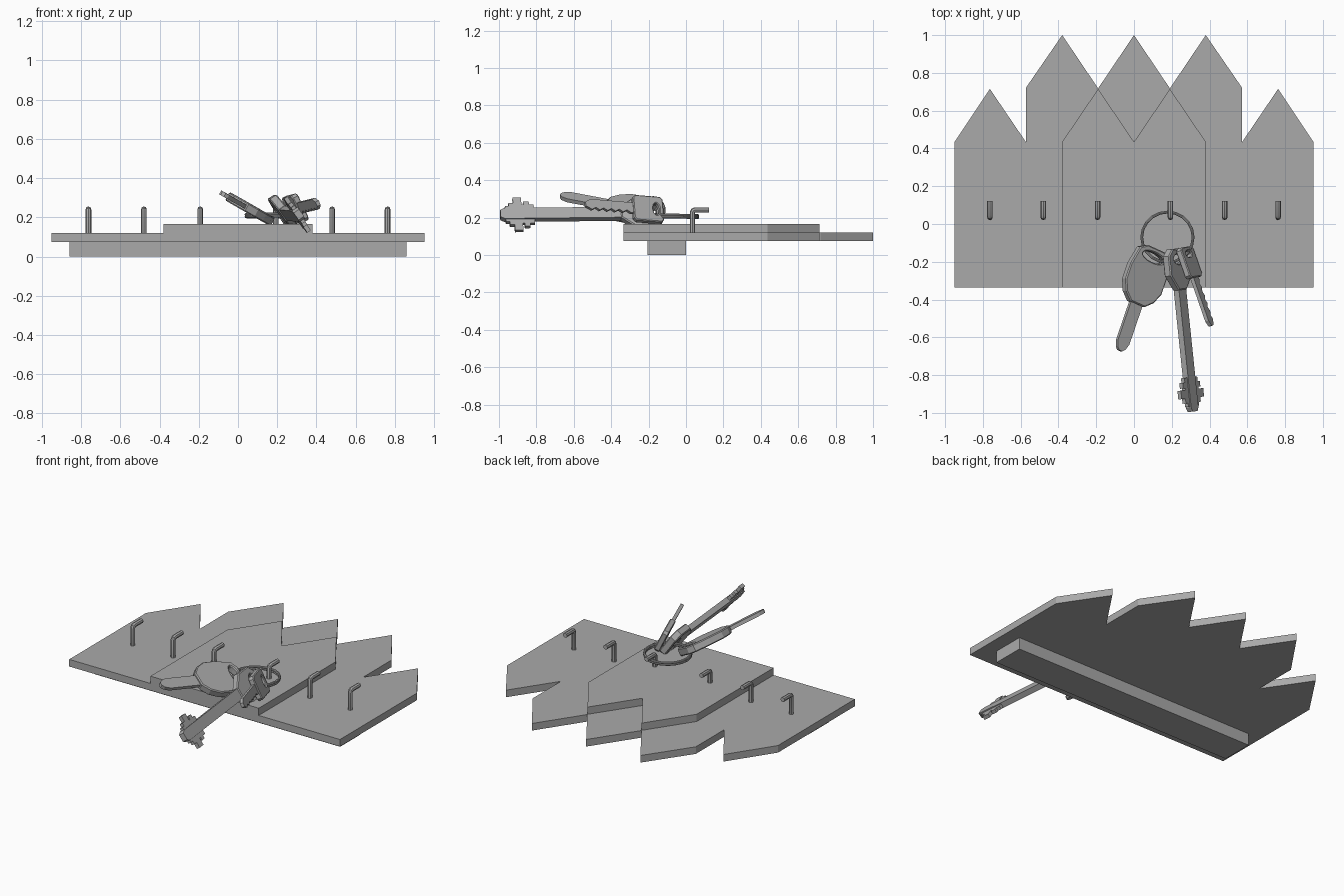
import bpy, math
from mathutils import Vector, Matrix

if "Cube" in bpy.data.objects:
    bpy.data.objects.remove(bpy.data.objects["Cube"])

grey = bpy.data.materials.new("grey")
grey.diffuse_color = (0.4, 0.4, 0.4, 1)
grey.use_nodes = True
grey.node_tree.nodes["Principled BSDF"].inputs["Base Color"].default_value = grey.diffuse_color


def finish(curve, name, matrix=Matrix(), smooth=False):
    """Turn a curve into a mesh object."""
    tmp = bpy.data.objects.new("tmp", curve)
    bpy.context.collection.objects.link(tmp)
    bpy.context.view_layer.update()
    mesh = bpy.data.meshes.new_from_object(tmp.evaluated_get(bpy.context.evaluated_depsgraph_get()))
    bpy.data.objects.remove(tmp)
    mesh.materials.clear()
    mesh.materials.append(grey)
    obj = bpy.data.objects.new(name, mesh)
    bpy.context.collection.objects.link(obj)
    obj.matrix_world = matrix
    bpy.ops.object.select_all(action='DESELECT')
    obj.select_set(True)
    bpy.context.view_layer.objects.active = obj
    if smooth:
        bpy.ops.object.shade_smooth_by_angle(angle=math.radians(35))
    else:
        bpy.ops.object.shade_flat()
    return obj


def add_spline(curve, pts, closed):
    s = curve.splines.new('POLY')
    s.points.add(len(pts) - 1)
    for p, c in zip(s.points, pts):
        p.co = (*c, 1) if len(c) == 3 else (*c, 0, 1)
    s.use_cyclic_u = closed


def plate(name, outlines, thick, matrix=Matrix(), bevel=0.0):
    """Flat plate centred on its plane; later outlines are holes."""
    c = bpy.data.curves.new(name, 'CURVE')
    c.dimensions, c.fill_mode = '2D', 'BOTH'
    c.extrude = thick / 2 - bevel
    c.bevel_depth, c.bevel_resolution, c.offset = bevel, 0, -bevel
    for o in outlines:
        add_spline(c, o, True)
    return finish(c, name, matrix)


def tube(name, pts, radius, closed=False):
    c = bpy.data.curves.new(name, 'CURVE')
    c.dimensions = '3D'
    c.bevel_depth, c.bevel_resolution, c.use_fill_caps = radius, 2, True
    add_spline(c, pts, closed)
    return finish(c, name, smooth=True)


def ellipse(cx, cy, rx, ry, n=16):
    return [(cx + rx * math.cos(2 * math.pi * i / n), cy + ry * math.sin(2 * math.pi * i / n)) for i in range(n)]


def mirrored(half):
    """Complete an outline given its right half."""
    return half + [(-x, y) for x, y in reversed(half) if abs(x) > 1e-6]


def key_frame(origin, along, across):
    """Local x runs across the key, local -y runs to its tip."""
    v = -Vector(along).normalized()
    u = Vector(across)
    u = (u - v * u.dot(v)).normalized()
    m = Matrix((u, v, u.cross(v))).transposed().to_4x4()
    m.translation = origin
    return m


# Picket-shaped boards and the rail behind them
board = mirrored([(0.95, -0.335), (0.95, 0.435), (0.763, 0.715), (0.573, 0.435), (0.573, 0.72),
                  (0.38, 1.0), (0.19, 0.718), (0, 1.0)])
plate("back_board", [board], 0.045, Matrix.Translation((0, 0, 0.0975)))
front = mirrored([(0.38, -0.335), (0.38, 0.435), (0.19, 0.715), (0, 0.435)])
plate("front_board", [front], 0.046, Matrix.Translation((0, 0, 0.143)))
rail = [(-0.86, -0.205), (0.86, -0.205), (0.86, 0.0), (-0.86, 0.0)]
plate("rail", [rail], 0.076, Matrix.Translation((0, 0, 0.038)))

# Six bent hooks
for x in (-0.763, -0.48, -0.193, 0.193, 0.48, 0.763):
    tube("hook", [(x, 0.035, 0.1), (x, 0.035, 0.228), (x, 0.039, 0.237), (x, 0.048, 0.241), (x, 0.122, 0.241)], 0.0145)

# Split key ring, two coils
for z in (0.203, 0.214):
    ring = [(x, y, z - 0.02 * (y + 0.07)) for x, y in ellipse(0.177, -0.07, 0.136, 0.133, 20)]
    tube("key_ring", ring, 0.0075, True)

# Key with a rounded head
m = key_frame((0.06, -0.275, 0.243), (-0.135, -0.395, 0.075), (0.87, 0, -0.5))
head = mirrored([(0.055, 0.155), (0.095, 0.13), (0.118, 0.03), (0.118, -0.06), (0.09, -0.12), (0.045, -0.16)])
plate("round_key_head", [head, ellipse(0, 0.105, 0.068, 0.026)], 0.048, m, 0.006)
blade = mirrored([(0.037, -0.1), (0.037, -0.375), (0.025, -0.41), (0.01, -0.425)])
plate("round_key_blade", [blade], 0.022, m)

# Long key with a toothed bit at its tip
m = key_frame((0.232, -0.24, 0.222), (0.075, -0.72, -0.008), (0.57, 0, -0.82))
head = mirrored([(0.06, 0.11), (0.1, 0.075), (0.1, -0.03), (0.036, -0.11)])
plate("long_key_head", [head, ellipse(0, 0.055, 0.055, 0.028)], 0.045, m, 0.006)
shaft = mirrored([(0.034, -0.09), (0.034, -0.735), (0.022, -0.757)])
plate("long_key_shaft", [shaft], 0.034, m)
bit = mirrored([(0.03, -0.575), (0.06, -0.575), (0.06, -0.6), (0.08, -0.6), (0.08, -0.63), (0.06, -0.63), (0.06, -0.64),
                (0.105, -0.64), (0.105, -0.685), (0.07, -0.685), (0.07, -0.71), (0.05, -0.71), (0.05, -0.73), (0.03, -0.73)])
plate("long_key_bit", [bit], 0.022, m)

# Small key with a square head and a jagged lower edge
m = key_frame((0.292, -0.205, 0.243), (0.125, -0.36, 0.03), (0.45, 0, -0.89))
head = mirrored([(0.06, 0.085), (0.075, 0.07), (0.075, -0.07), (0.06, -0.085)])
plate("small_key_head", [head, ellipse(0, 0.045, 0.035, 0.018)], 0.035, m, 0.005)
teeth = [(0.03 - 0.014 * (i % 2), -0.1 - 0.022 * i) for i in range(11)]
plate("small_key_blade", [[(-0.03, -0.07), (0.03, -0.07)] + teeth + [(0.012, -0.355), (-0.012, -0.355), (-0.03, -0.325)]], 0.02, m)
